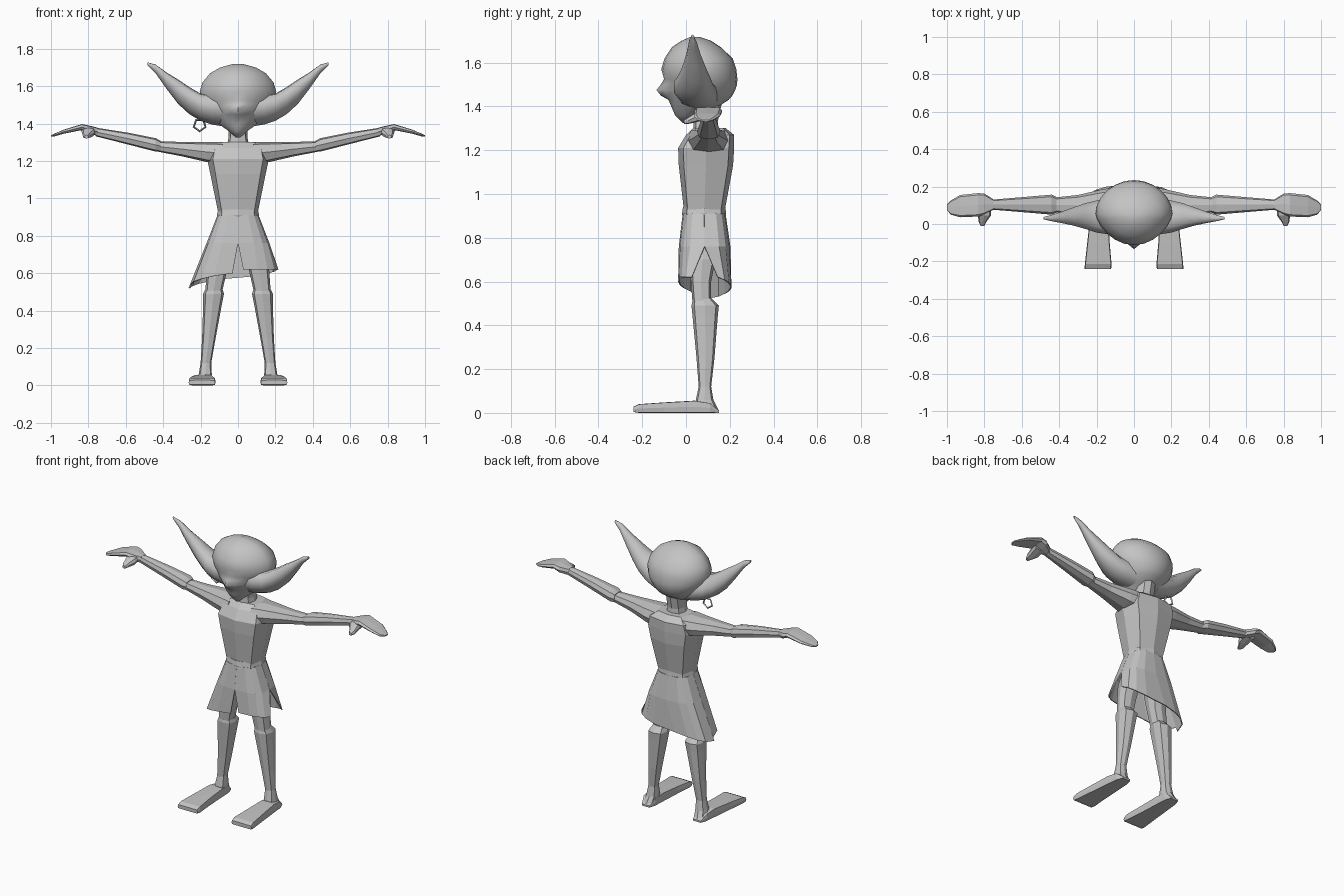
import bpy, bmesh, math

if "Cube" in bpy.data.objects:
    bpy.data.objects.remove(bpy.data.objects["Cube"])

grey = bpy.data.materials.new("plain_grey")
grey.diffuse_color = (0.55, 0.55, 0.55, 1)
grey.use_nodes = True
grey.node_tree.nodes["Principled BSDF"].inputs["Base Color"].default_value = grey.diffuse_color


def ring(axis, pos, a0, a1, b0, b1, n=8, k=0.7):
    """Rounded-box section filling a0..a1 by b0..b1, square to the given axis."""
    pts = []
    for i in range(n):
        t = 2 * math.pi * i / n
        c, s = math.cos(t), math.sin(t)
        a = (a0 + a1) / 2 + (a1 - a0) / 2 * math.copysign(abs(c) ** k, c)
        b = (b0 + b1) / 2 + (b1 - b0) / 2 * math.copysign(abs(s) ** k, s)
        pts.append({"x": (pos, a, b), "y": (a, pos, b), "z": (a, b, pos)}[axis])
    return pts


def loft(name, rings, side=1, closed=True, smooth=False):
    """Skin a list of sections; side=-1 mirrors across x."""
    bm = bmesh.new()
    rows = [[bm.verts.new((x * side, y, z)) for x, y, z in r] for r in rings]
    n = len(rows[0])
    for r, q in zip(rows, rows[1:]):
        for i in range(n if closed else n - 1):
            j = (i + 1) % n
            bm.faces.new((r[i], r[j], q[j], q[i]))
    if closed:
        bm.faces.new(rows[0])
        bm.faces.new(rows[-1])
    bmesh.ops.recalc_face_normals(bm, faces=bm.faces)
    mesh = bpy.data.meshes.new(name)
    bm.to_mesh(mesh)
    bm.free()
    ob = bpy.data.objects.new(name, mesh)
    bpy.context.collection.objects.link(ob)
    mesh.materials.append(grey)
    if smooth:
        bpy.context.view_layer.objects.active = ob
        ob.select_set(True)
        bpy.ops.object.shade_smooth_by_angle(angle=math.radians(50))
        ob.select_set(False)
    return ob


def limb(name, axis, sections, side=1, k=0.7, smooth=False):
    return loft(name, [ring(axis, *s, k=k) for s in sections], side, smooth=smooth)


# Head: stacked rings (z, half width, front y, back y, nose), pointed at the face
head = [(1.325, .012, -.015, .02, 0), (1.36, .05, -.05, .06, 0),
        (1.395, .10, -.065, .14, 0), (1.43, .135, -.075, .195, .005),
        (1.45, .152, -.08, .212, .035), (1.475, .17, -.085, .225, .05),
        (1.50, .185, -.09, .233, .025), (1.525, .196, -.097, .235, .003),
        (1.57, .205, -.113, .23, 0), (1.62, .19, -.098, .213, 0),
        (1.67, .148, -.065, .16, 0), (1.70, .095, -.02, .115, 0),
        (1.718, .03, .02, .06, 0)]
head_rings = []
for z, w, yf, yb, nose in head:
    pts, yc = [], min(.055, (yf + yb) / 2)
    for i in range(24):
        t = 2 * math.pi * i / 24
        c = math.cos(t)
        if c > 0:
            y = yc - (yc - yf) * c ** 1.35 - (nose if i == 0 else 0)
            if i in (1, 23):
                y -= nose * .4
        else:
            y = yc + (yb - yc) * -c
        pts.append((w * math.sin(t), y, z))
    head_rings.append(pts)
loft("head", head_rings, smooth=True)

# Neck
limb("neck", "z", [(1.25, -.065, .065, .03, .15), (1.33, -.05, .05, .035, .145),
                   (1.42, -.05, .05, .03, .165)])

# Torso, tapering to the waist
limb("torso", "z", [(.93, -.107, .107, -.01, .178), (1.13, -.148, .148, -.033, .215),
                    (1.21, -.165, .165, -.036, .22), (1.27, -.15, .15, 0, .22),
                    (1.302, -.10, .10, .035, .18)], k=.6)

# Waistband
limb("waistband", "z", [(.895, -.11, .11, -.015, .18), (.91, -.113, .113, -.019, .183),
                        (.94, -.106, .106, -.014, .18)])


# Skirt: flared panels with slits at the front and one side
def skirt_point(deg, z):
    t = math.radians(deg)
    drop = max(0, .76 - z)
    f = min(1, (.91 - z) / .15)
    w = .107 + .058 * f + .40 * drop
    y0, y1 = -.012 - .018 * f - .02 * drop, .178 + .022 * f + .03 * drop
    s, c = math.sin(t), -math.cos(t)
    x = w * math.copysign(abs(s) ** .7, s)
    y = (y0 + y1) / 2 + (y1 - y0) / 2 * math.copysign(abs(c) ** .6, c)
    return x, y, z


def skirt_panel(name, a0, a1, hem0, hem1, gap0, gap1, n):
    rows = [[], [], []]
    for i in range(n + 1):
        f = i / n
        a = a0 + (a1 - a0) * f
        rows[0].append(skirt_point(a, .91))
        rows[1].append(skirt_point(a, .76))
        b = a0 + gap0 + (a1 - gap1 - a0 - gap0) * f
        rows[2].append(skirt_point(b, hem0 + (hem1 - hem0) * f))
    ob = loft(name, rows, closed=False)
    mod = ob.modifiers.new("cloth", "SOLIDIFY")
    mod.thickness = .006
    mod.offset = 0


skirt_panel("skirt_front_right", 0, 90, .62, .62, 3, 18, 4)
skirt_panel("skirt_back", 90, 270, .62, .52, 18, 0, 8)
skirt_panel("skirt_front_left", 270, 360, .54, .60, 0, 3, 4)

for side, tag in ((1, "right"), (-1, "left")):
    # Ear: skewed sections (x, top z, bottom z, front y, back y)
    ear = [(.08, 1.555, 1.385, -.06, .15), (.14, 1.555, 1.395, -.06, .145),
           (.20, 1.56, 1.415, -.05, .13), (.26, 1.595, 1.45, -.03, .115),
           (.32, 1.635, 1.505, -.012, .093), (.38, 1.672, 1.583, .002, .07),
           (.44, 1.715, 1.668, .014, .05), (.485, 1.728, 1.712, .025, .037)]
    ear_rings = []
    for x, zt, zb, yf, yb in ear:
        pts = []
        for i in range(10):
            t = 2 * math.pi * i / 10 + math.pi / 2
            c = math.cos(t)
            z = (zt + zb) / 2 + (zt - zb) / 2 * math.sin(t) - c * (zt - zb) * .1
            pts.append((x, (yf + yb) / 2 + (yb - yf) / 2 * c, z))
        ear_rings.append(pts)
    loft(tag + "_ear", ear_rings, side, smooth=True)

    # Arm: sleeve, forearm with a stepped elbow, hand and thumb
    limb(tag + "_upper_arm", "x", [(.08, 0, .20, 1.18, 1.302), (.17, .02, .185, 1.195, 1.302),
                                   (.30, .045, .155, 1.225, 1.302),
                                   (.44, .065, .14, 1.252, 1.305)], side)
    limb(tag + "_forearm", "x", [(.415, .06, .145, 1.25, 1.308), (.44, .05, .157, 1.25, 1.322),
                                 (.58, .062, .145, 1.286, 1.35),
                                 (.76, .077, .13, 1.332, 1.378)], side)
    limb(tag + "_hand", "x", [(.75, .077, .13, 1.333, 1.378), (.80, .05, .163, 1.35, 1.39),
                              (.835, .04, .165, 1.365, 1.397), (.93, .036, .155, 1.346, 1.368),
                              (.98, .05, .125, 1.332, 1.347),
                              (1.0, .075, .105, 1.330, 1.338)], side, k=.5)
    limb(tag + "_thumb", "y", [(.10, .765, .84, 1.345, 1.385), (.045, .765, .835, 1.328, 1.375),
                               (.01, .79, .83, 1.32, 1.352),
                               (-.01, .80, .82, 1.32, 1.338)], side)

    # Leg: thigh, shin with a stepped knee, and flat long foot
    limb(tag + "_thigh", "z", [(.88, .015, .10, .02, .15), (.70, .04, .16, .015, .135),
                               (.60, .062, .168, .022, .115),
                               (.50, .085, .175, .03, .115)], side)
    limb(tag + "_shin", "z", [(.535, .09, .165, .035, .105), (.49, .075, .186, .025, .15),
                              (.44, .085, .186, .03, .145), (.25, .12, .192, .048, .13),
                              (.12, .143, .20, .058, .115), (.06, .14, .21, .045, .125),
                              (.01, .145, .222, .04, .15)], side)
    limb(tag + "_foot", "y", [(.15, .155, .212, 0, .012), (.11, .142, .228, 0, .045),
                              (.04, .138, .235, 0, .056), (-.10, .13, .25, 0, .048),
                              (-.215, .12, .263, 0, .04), (-.24, .122, .264, .004, .028)],
         side, k=.15)

# Earring: small five-sided hoop hanging from one ear
bpy.ops.mesh.primitive_torus_add(major_segments=5, minor_segments=4, major_radius=.033,
                                 minor_radius=.006, location=(-.205, .07, 1.392),
                                 rotation=(math.pi / 2, math.radians(18), 0))
bpy.context.object.name = "earring"
bpy.context.object.data.materials.append(grey)
